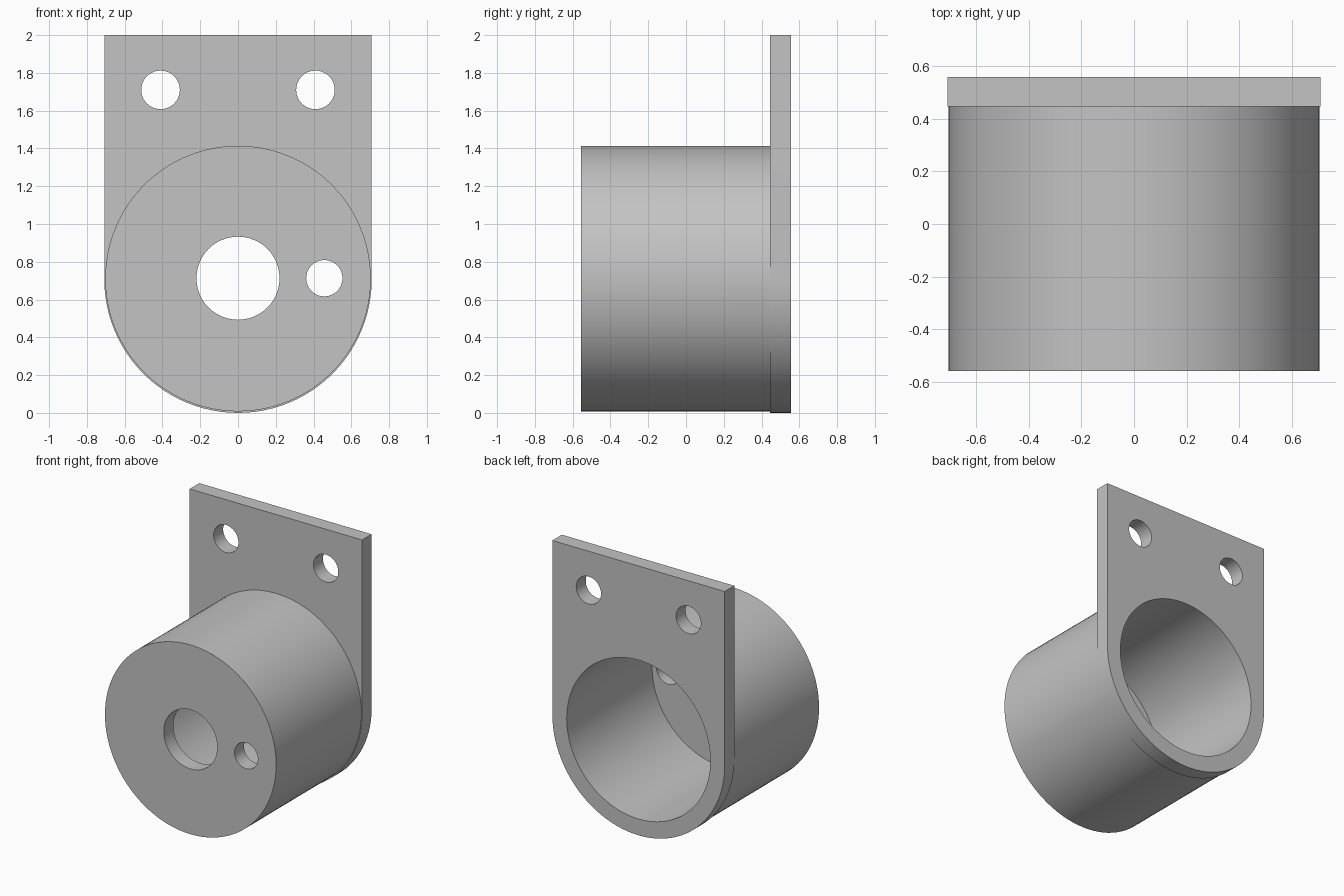
import bpy, bmesh, math

cube = bpy.data.objects.get("Cube")
if cube:
    bpy.data.objects.remove(cube, do_unlink=True)

FRONT, BACK = -0.557, 0.557
WALL = 0.112
AXIS_Z = 0.708
HALF_WIDTH = 0.708
TOP = 2.0

grey = bpy.data.materials.new("plain grey")
grey.use_nodes = True
colour = (0.55, 0.55, 0.55, 1)
grey.diffuse_color = colour
grey.node_tree.nodes["Principled BSDF"].inputs["Base Color"].default_value = colour


def extrude_outline(name, outline, y0, y1):
    """Solid made by extruding an (x, z) outline from y0 to y1."""
    bm = bmesh.new()
    face = bm.faces.new([bm.verts.new((x, y0, z)) for x, z in outline])
    moved = bmesh.ops.extrude_face_region(bm, geom=[face])["geom"]
    verts = [v for v in moved if isinstance(v, bmesh.types.BMVert)]
    bmesh.ops.translate(bm, verts=verts, vec=(0, y1 - y0, 0))
    bmesh.ops.recalc_face_normals(bm, faces=bm.faces)
    mesh = bpy.data.meshes.new(name)
    bm.to_mesh(mesh)
    bm.free()
    mesh.materials.append(grey)
    obj = bpy.data.objects.new(name, mesh)
    bpy.context.collection.objects.link(obj)
    return obj


def arc(x, z, radius, start, end, steps):
    angles = [start + (end - start) * i / steps for i in range(steps + 1)]
    return [(x + radius * math.cos(a), z + radius * math.sin(a)) for a in angles]


def disc(name, x, z, radius, y0, y1, steps=96):
    return extrude_outline(name, arc(x, z, radius, 0, math.tau, steps)[:-1], y0, y1)


def combine(target, tool, operation):
    mod = target.modifiers.new(tool.name, "BOOLEAN")
    mod.object, mod.operation, mod.solver = tool, operation, "EXACT"
    bpy.context.view_layer.objects.active = target
    bpy.ops.object.modifier_apply(modifier=mod.name)
    bpy.data.objects.remove(tool, do_unlink=True)


# Mounting plate: square top, round bottom
outline = arc(0, AXIS_Z, HALF_WIDTH, math.pi, math.tau, 48)
outline += [(HALF_WIDTH, TOP), (-HALF_WIDTH, TOP)]
bracket = extrude_outline("cup_bracket", outline, BACK - WALL, BACK)

# Cup body, fused into the plate
combine(bracket, disc("cup", 0, AXIS_Z + 0.003, 0.703, FRONT, BACK - WALL / 2), "UNION")

# Bore open at the back, leaving a thin front wall
combine(bracket, disc("bore", 0, AXIS_Z + 0.003, 0.59, FRONT + WALL, BACK + 0.1), "DIFFERENCE")

# Shaft hole and offset hole in the front wall, two screw holes in the plate
holes = [("shaft_hole", 0, 0.713, 0.22), ("offset_hole", 0.457, 0.713, 0.096),
         ("right_screw_hole", -0.41, 1.71, 0.102), ("left_screw_hole", 0.41, 1.71, 0.102)]
for name, x, z, radius in holes:
    combine(bracket, disc(name, x, z, radius, FRONT - 0.1, BACK + 0.1, 48), "DIFFERENCE")

bpy.ops.object.select_all(action="DESELECT")
bracket.select_set(True)
bpy.context.view_layer.objects.active = bracket
bpy.ops.object.shade_smooth_by_angle(angle=math.radians(30))
